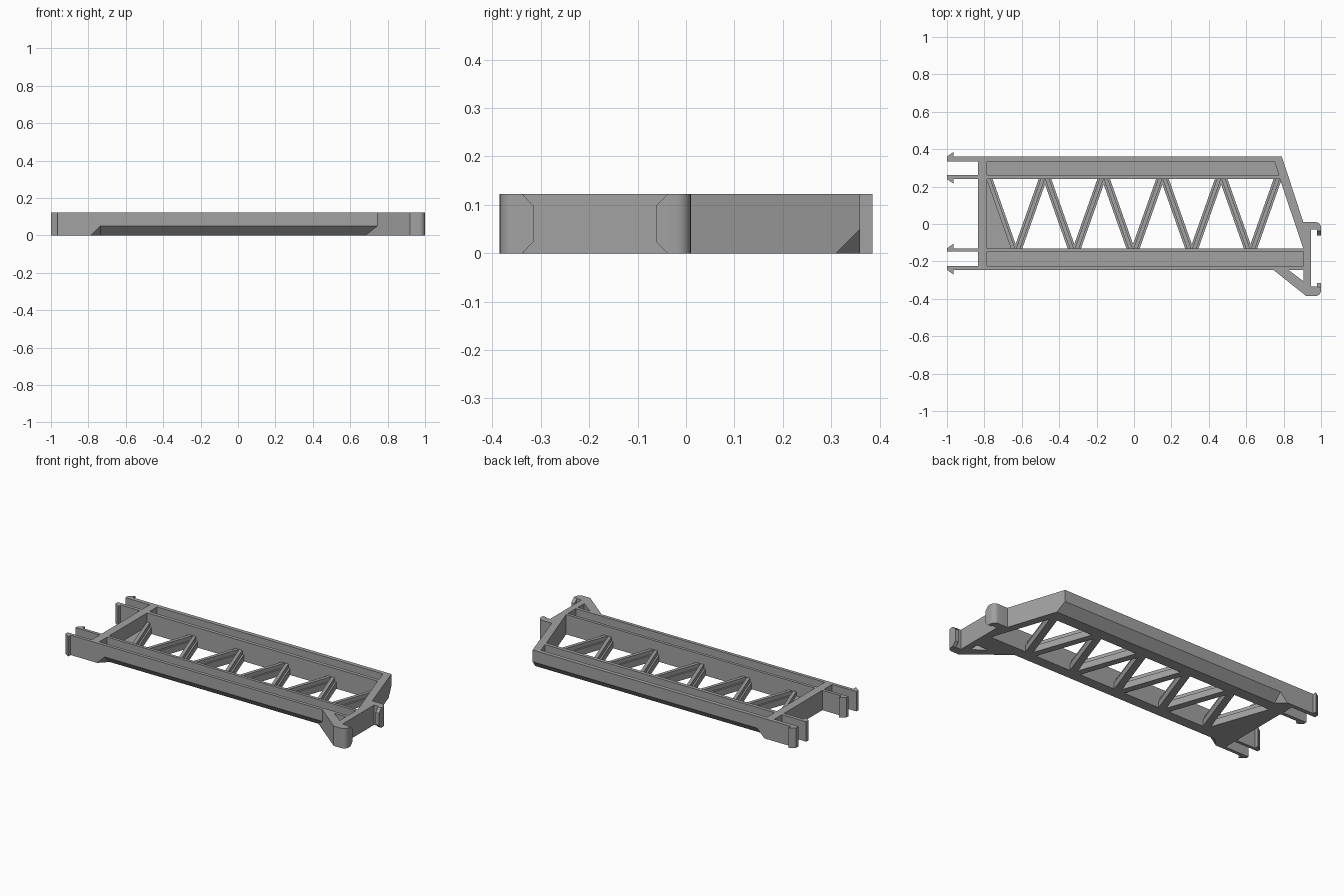
import bpy, bmesh, math

cube = bpy.data.objects.get("Cube")
if cube:
    bpy.data.objects.remove(cube, do_unlink=True)

H = 0.122          # overall height
FLOOR = 0.06       # channel floor height
WEB = 0.04         # lattice flange height
RIB = 0.065        # lattice rib height

grey = bpy.data.materials.new("mid_grey")
grey.use_nodes = True
colour = (0.36, 0.36, 0.36, 1)
grey.diffuse_color = colour
grey.node_tree.nodes["Principled BSDF"].inputs["Base Color"].default_value = colour


def finish(name, bm):
    bmesh.ops.recalc_face_normals(bm, faces=bm.faces)
    mesh = bpy.data.meshes.new(name)
    bm.to_mesh(mesh)
    bm.free()
    mesh.materials.append(grey)
    obj = bpy.data.objects.new(name, mesh)
    bpy.context.collection.objects.link(obj)
    return obj


def prism(name, outline, z0=0.0, z1=H):
    """Extrude a plan outline from z0 to z1."""
    bm = bmesh.new()
    face = bm.faces.new([bm.verts.new((x, y, z0)) for x, y in outline])
    out = bmesh.ops.extrude_face_region(bm, geom=[face])
    for v in out["geom"]:
        if isinstance(v, bmesh.types.BMVert):
            v.co.z = z1
    return finish(name, bm)


def hull(name, points):
    bm = bmesh.new()
    for p in points:
        bm.verts.new(p)
    bmesh.ops.convex_hull(bm, input=bm.verts)
    return finish(name, bm)


def box(name, x0, x1, y0, y1, z0=0.0, z1=H):
    return prism(name, [(x0, y0), (x1, y0), (x1, y1), (x0, y1)], z0, z1)


def cut(obj, cutters):
    """Subtract the cutters, bake the result and drop the cutters."""
    for c in cutters:
        c.hide_render = True
        mod = obj.modifiers.new("cut", 'BOOLEAN')
        mod.operation = 'DIFFERENCE'
        mod.solver = 'EXACT'
        mod.object = c
    bpy.context.view_layer.update()
    deps = bpy.context.evaluated_depsgraph_get()
    mesh = bpy.data.meshes.new_from_object(obj.evaluated_get(deps))
    obj.modifiers.clear()
    obj.data = mesh
    for c in cutters:
        bpy.data.objects.remove(c, do_unlink=True)


def arc(cx, cy, r, a0, a1, n=7):
    angles = [math.radians(a0 + (a1 - a0) * i / n) for i in range(n + 1)]
    return [(cx + r * math.cos(a), cy + r * math.sin(a)) for a in angles]


def bevel_cutter(edge, side, x_top, x_low, x_out):
    """Wedge removing the lower outer edge of a rail; side is -1 front, +1 back."""
    c, e = 0.05, 0.015
    pts = []
    for top, low, out in ((-0.735, -0.735, -0.815), (x_top, x_low, x_out)):
        pts += [(top, edge, c), (low, edge - side * c, 0), (out, edge + side * e, -e)]
    return hull("bevel_cutter", pts)


# Long channel rails with bevelled lower outer edges
front_rail = box("front_rail", -0.835, 0.91, -0.245, -0.13)
cut(front_rail, [
    box("channel_cutter", -0.785, 0.905, -0.225, -0.148, FLOOR, 0.2),
    bevel_cutter(-0.245, -1, 0.745, 0.6825, 0.764)])

back_rail = prism("back_rail", [(-0.835, 0.24), (0.83, 0.24), (0.79, 0.36), (-0.835, 0.36)])
cut(back_rail, [
    prism("channel_cutter", [(-0.785, 0.262), (0.775, 0.262), (0.75, 0.335), (-0.785, 0.335)],
          FLOOR, 0.2),
    bevel_cutter(0.36, 1, 0.95, 0.95, 0.95)])

# End beams
box("cross_beam", -0.835, -0.785, -0.13, 0.24)
prism("sloped_beam", [(0.78, 0.24), (0.83, 0.24), (0.905, 0.01), (0.945, 0.01),
                      (0.945, -0.13), (0.905, -0.13)])

# Hook bracket with rounded outer corners and its diagonal brace
bracket = prism("hook_bracket",
                [(0.905, 0.01)] + arc(0.97, -0.02, 0.03, 90, 0)
                + [(1.0, -0.038), (0.978, -0.038), (0.978, -0.03), (0.945, -0.03),
                   (0.945, -0.335), (0.978, -0.335), (0.978, -0.338), (1.0, -0.338)]
                + arc(0.97, -0.355, 0.03, 0, -90)
                + [(0.92, -0.385), (0.745, -0.245), (0.825, -0.245), (0.905, -0.305)])
bpy.ops.object.select_all(action='DESELECT')
bracket.select_set(True)
bpy.context.view_layer.objects.active = bracket
bpy.ops.object.shade_smooth_by_angle(angle=math.radians(30))

# Bevelled hook tips facing each other
for name, base, tip in (("back_hook_tip", -0.038, -0.062), ("front_hook_tip", -0.338, -0.315)):
    hull(name, [(x, y, z) for x in (0.978, 1.0)
                for y, d in ((base, 0), (tip, 0.024)) for z in (d, H - d)])

# Barbed clip prongs: inner and outer faces, barb pointing by side
for name, flat, face, side in (("back_outer_prong", 0.335, 0.36, 1),
                               ("back_inner_prong", 0.262, 0.24, -1),
                               ("front_inner_prong", -0.148, -0.13, 1),
                               ("front_outer_prong", -0.225, -0.245, -1)):
    prism(name, [(-0.83, flat), (-1.0, flat), (-1.0, face),
                 (-0.965, face + side * 0.025), (-0.965, face), (-0.83, face)])

# Zigzag lattice: flange with a narrower rib on top
PITCH = 0.314
for i in range(5):
    low = -0.633 + PITCH * i
    for side, label in ((-1, "left"), (1, "right")):
        top_x = low + side * (PITCH / 2 - 0.012)
        low_x = low + side * 0.014
        for part, w, z0, z1 in (("flange", 0.022, 0, WEB), ("rib", 0.011, WEB, RIB)):
            prism(f"lattice_{label}_{part}_{i + 1}",
                  [(low_x - w, -0.13), (low_x + w, -0.13),
                   (top_x + w, 0.24), (top_x - w, 0.24)], z0, z1)

# Filled corner web beside the cross beam
prism("corner_web", [(-0.785, -0.13), (-0.65, -0.13), (-0.78, 0.24), (-0.785, 0.24)], 0, WEB)
